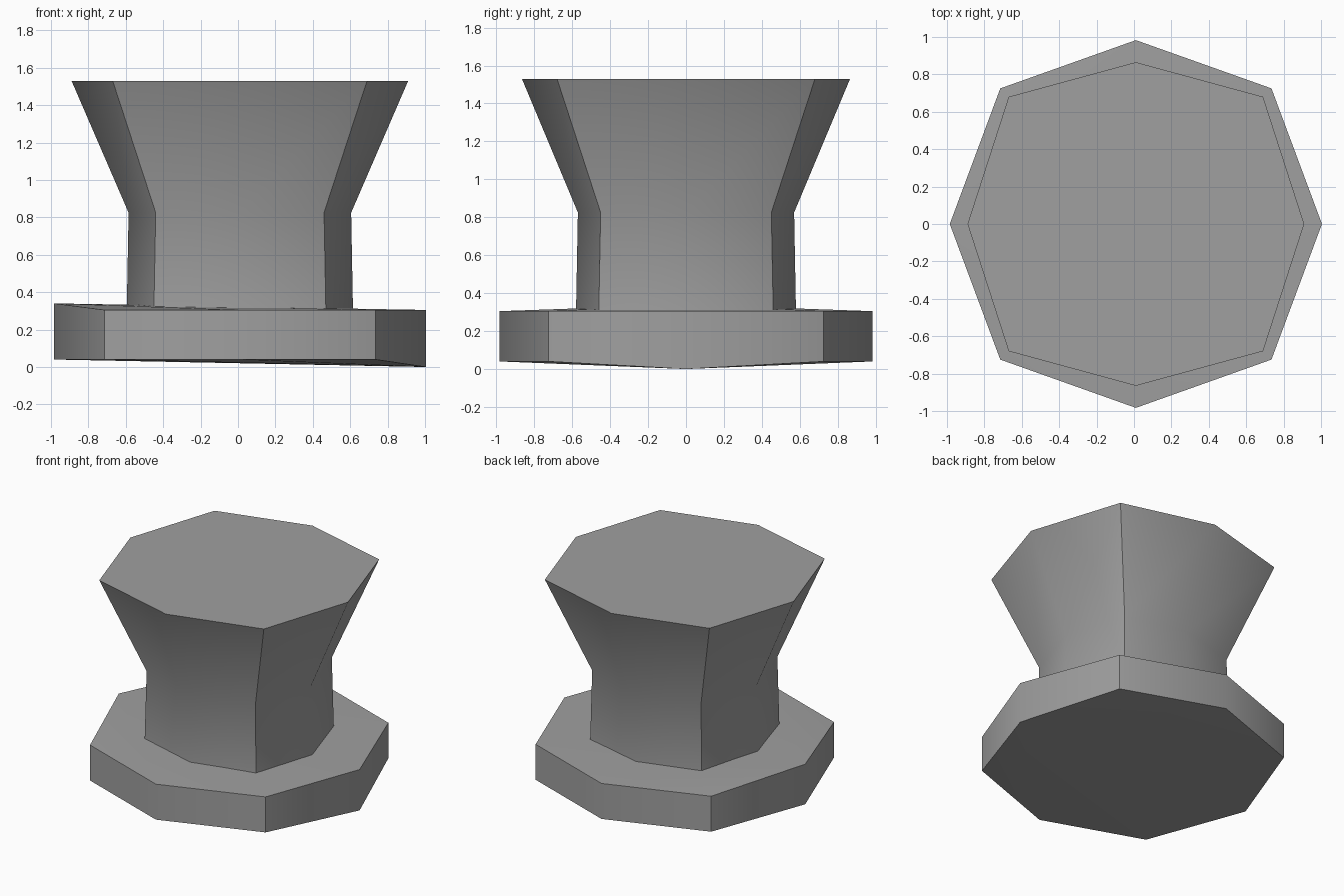
import bpy, bmesh
from math import radians

cube = bpy.data.objects.get("Cube")
if cube:
    bpy.data.objects.remove(cube, do_unlink=True)

grey = bpy.data.materials.new("plain grey")
grey.use_nodes = True
colour = (0.35, 0.35, 0.35, 1)
grey.diffuse_color = colour
grey.node_tree.nodes["Principled BSDF"].inputs["Base Color"].default_value = colour
CENTRE_X = 0.01


def octagon(bm, rx, ry, d, z):
    """Ring of eight corners: on the axes at rx and ry, on the diagonals at d."""
    plan = [(rx, 0), (d, d), (0, ry), (-d, d), (-rx, 0), (-d, -d), (0, -ry), (d, -d)]
    return [bm.verts.new((CENTRE_X + x, y, z)) for x, y in plan]


def fan(bm, ring, start):
    """Cap a ring with triangles spreading from one corner."""
    r = ring[start:] + ring[:start]
    for a, b in zip(r[1:], r[2:]):
        bm.faces.new((r[0], a, b))


def loft(name, levels, droop=0, lift=0):
    bm = bmesh.new()
    rings = [octagon(bm, *level) for level in levels]
    rings[0][0].co.z -= droop
    rings[-1][4].co.z += lift
    for low, high in zip(rings, rings[1:]):
        for i in range(8):
            j = (i + 1) % 8
            bm.faces.new((low[i], low[j], high[j], high[i]))
    fan(bm, rings[0], 0)
    fan(bm, rings[-1], 4)
    bmesh.ops.recalc_face_normals(bm, faces=bm.faces)
    mesh = bpy.data.meshes.new(name)
    bm.to_mesh(mesh)
    bm.free()
    mesh.materials.append(grey)
    obj = bpy.data.objects.new(name, mesh)
    bpy.context.collection.objects.link(obj)
    bpy.ops.object.select_all(action='DESELECT')
    obj.select_set(True)
    bpy.context.view_layer.objects.active = obj
    bpy.ops.object.shade_smooth_by_angle(angle=radians(45))


# Wide foot, with one low corner underneath and one raised corner on top
loft("base_plate", [(0.995, 0.983, 0.725, 0.04), (0.995, 0.983, 0.725, 0.305)],
     droop=0.04, lift=0.035)
# Waisted column flaring to a flat top
loft("flared_column", [(0.605, 0.58, 0.46, 0.29), (0.595, 0.57, 0.45, 0.825),
                       (0.90, 0.865, 0.68, 1.53)])
